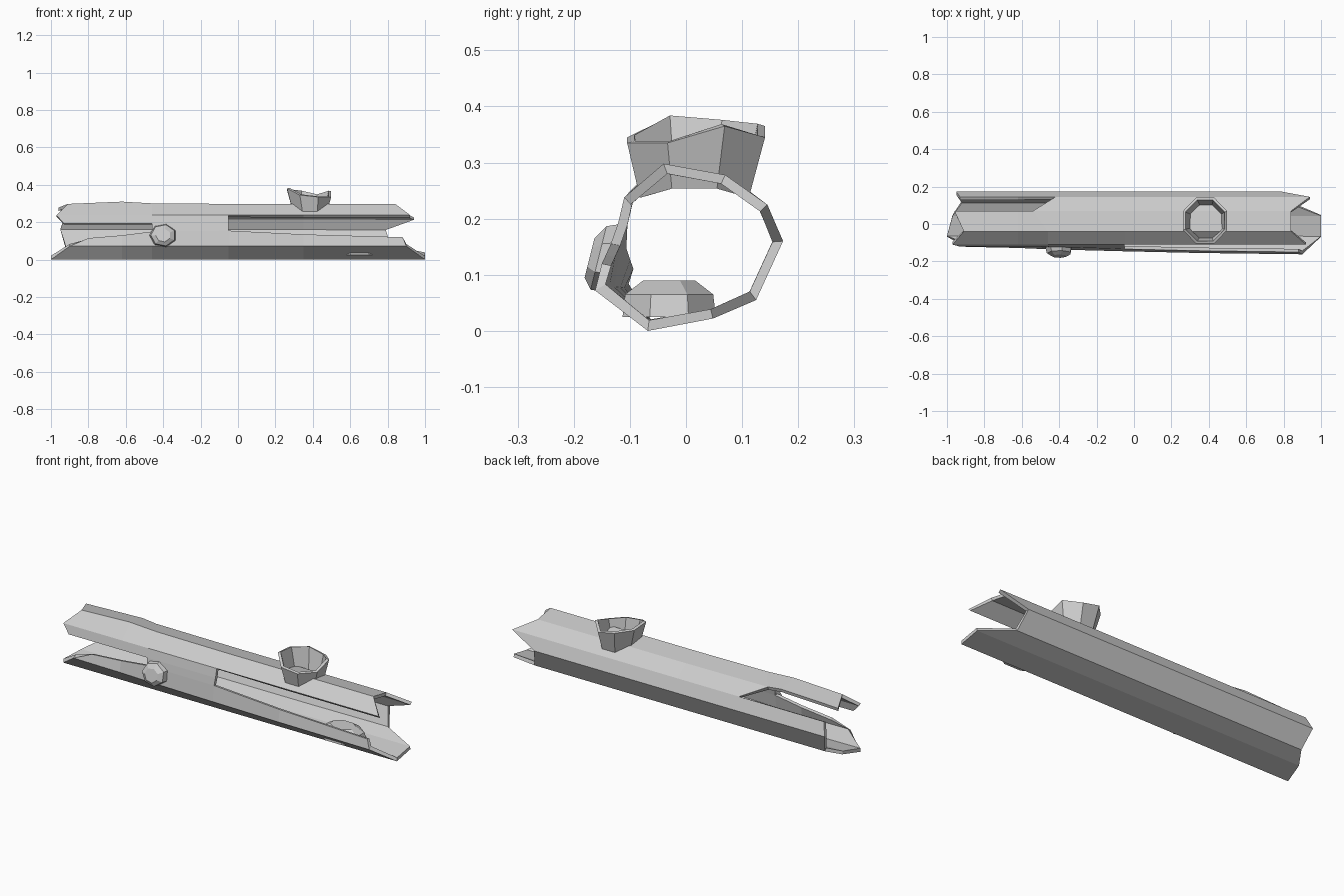
import bpy, bmesh, math

if "Cube" in bpy.data.objects:
    bpy.data.objects.remove(bpy.data.objects["Cube"])

def mesh_object(name, bm, thickness=0):
    me = bpy.data.meshes.new(name)
    bm.to_mesh(me)
    bm.free()
    ob = bpy.data.objects.new(name, me)
    bpy.context.collection.objects.link(ob)
    if thickness:
        m = ob.modifiers.new("thickness", 'SOLIDIFY')
        m.thickness, m.offset, m.use_even_offset = thickness, -1, True
    return ob

# Hollow trunk: (y, z, left end x, right end x) around the cross-section
section = [
    (-0.068, 0.000, -1.00, 1.00), (0.048, 0.022, -0.97, 1.00),
    (0.125, 0.055, -0.92, 0.82), (0.173, 0.160, -0.95, 0.79),
    (0.145, 0.225, -0.93, 0.94), (0.070, 0.278, -0.96, 0.84),
    (-0.040, 0.298, -0.91, 0.84), (-0.110, 0.238, -0.97, 0.92),
    (-0.121, 0.192, -0.93, 0.87), (-0.138, 0.135, -0.80, 0.88),
    (-0.150, 0.072, -0.90, 0.90),
]
rings = [None, -0.62, -0.46, -0.05, 0.35, None]
top_wave = [0.0, 0.012, 0.003, 0.0, 0.0, 0.0]
front_flare = [0.028, 0.022, 0.015, 0.004, -0.005, -0.012]
# Missing wall panels (ring index, side index): the long splits
gaps = {(0, 8), (1, 8), (0, 4), (1, 4), (3, 7), (4, 7), (3, 8), (4, 8)}

bm = bmesh.new()
grid = []
for r, x in enumerate(rings):
    row = []
    for j, (y, z, x0, x1) in enumerate(section):
        px = x if x is not None else (x0 if r == 0 else x1)
        if 5 <= j <= 6:
            z += top_wave[r]
        if j in (9, 10):
            y += front_flare[r]
        if j == 9:
            z += (-0.02, -0.005, 0.015, 0.02, 0, -0.015)[r]
        if j == 4 and r == 2:
            px += 0.04
        if j == 5 and r == 2:
            px -= 0.08
        row.append(bm.verts.new((px, y, z)))
    grid.append(row)
n = len(section)
for r in range(len(rings) - 1):
    for j in range(n):
        if (r, j) not in gaps:
            k = (j + 1) % n
            bm.faces.new((grid[r][j], grid[r][k], grid[r + 1][k], grid[r + 1][j]))
bmesh.ops.delete(bm, geom=[v for v in bm.verts if not v.link_faces], context='VERTS')
mesh_object("hollow_trunk", bm, 0.017)

# Broken branch stub on top: flared cup with an uneven rim
bm = bmesh.new()
rim = [0.365, 0.345, 0.365, 0.372, 0.38, 0.345, 0.335, 0.335]
low, high = [], []
for i, z in enumerate(rim):
    a = math.tau * (i + 0.5) / 8
    c, s = math.cos(a), math.sin(a)
    low.append(bm.verts.new((0.385 + 0.098 * c, 0.015 + 0.105 * s, 0.265 - 0.03 * abs(s))))
    high.append(bm.verts.new((0.38 + 0.128 * c, 0.018 + 0.133 * s, z)))
for i in range(8):
    k = (i + 1) % 8
    bm.faces.new((low[i], low[k], high[k], high[i]))
mesh_object("branch_stub", bm, 0.014)

# Faceted lumps: stacked rings closed by a small cap
def lump(name, layers, place, sides):
    bm = bmesh.new()
    loops = []
    for ru, rv, h in layers:
        loops.append([bm.verts.new(place(ru * math.cos(math.tau * (i + .5) / sides),
                                         rv * math.sin(math.tau * (i + .5) / sides), h))
                      for i in range(sides)])
    for a, b in zip(loops, loops[1:]):
        for i in range(sides):
            k = (i + 1) % sides
            bm.faces.new((a[i], a[k], b[k], b[i]))
    bm.faces.new(loops[0])
    bm.faces.new(loops[-1])
    bmesh.ops.recalc_face_normals(bm, faces=bm.faces)
    return mesh_object(name, bm)

# Knot on the front wall, and mound on the inside floor
lump("front_knot", [(0.075, 0.064, 0), (0.066, 0.058, 0.036), (0.04, 0.036, 0.052)],
     lambda u, v, h: (-0.40 + u, -0.115 - h - 0.25 * (0.02 - v), 0.13 + v), 7)
lump("inner_mound", [(0.13, 0.09, 0), (0.115, 0.085, 0.04), (0.07, 0.05, 0.065)],
     lambda u, v, h: (0.65 + u, -0.03 + v, 0.025 + h), 8)
